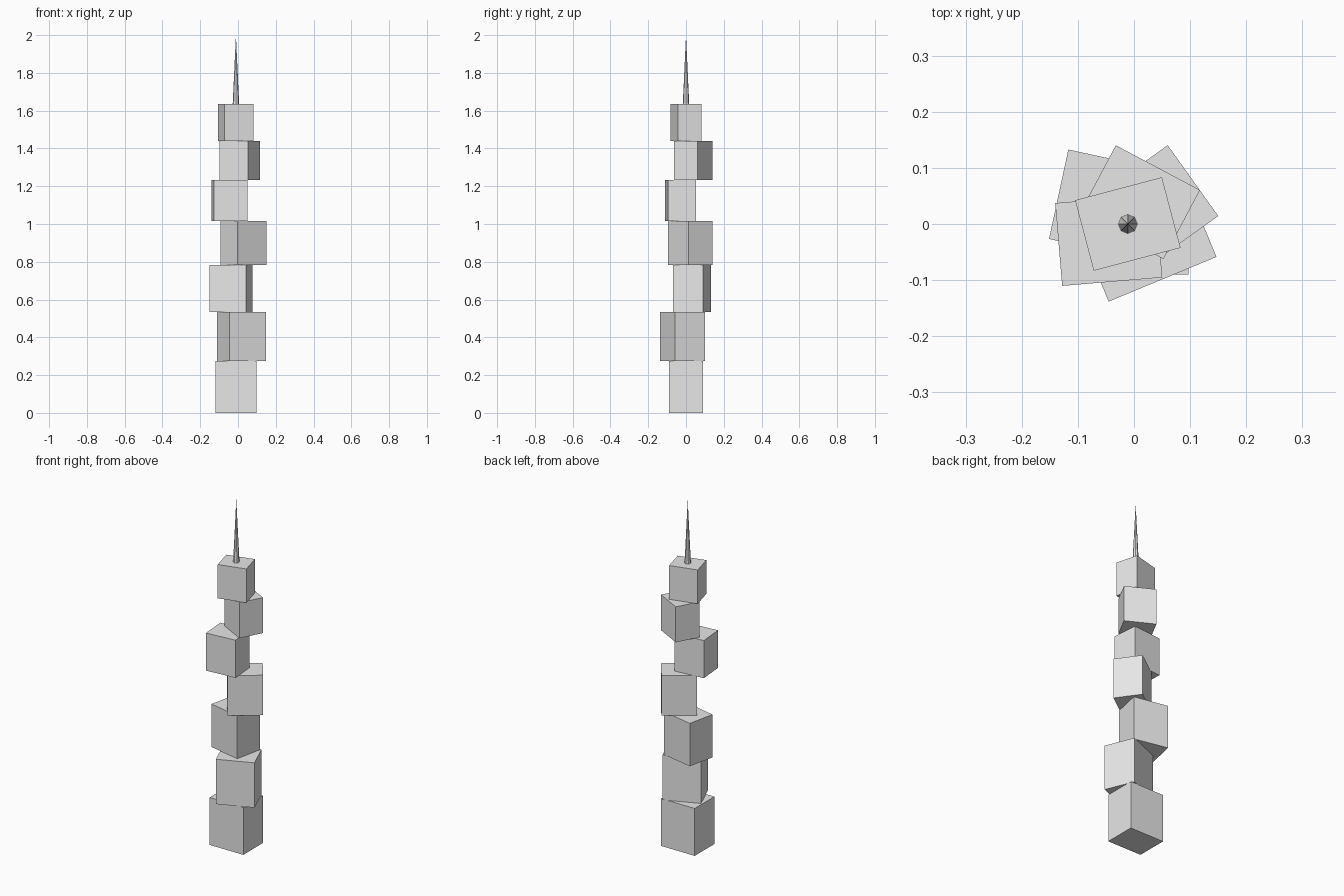
import bpy
from math import radians

cube = bpy.data.objects.get("Cube")
if cube:
    bpy.data.objects.remove(cube, do_unlink=True)

# One plain grey for the whole tower
grey = bpy.data.materials.new("light_grey")
grey.use_nodes = True
colour = (0.8, 0.8, 0.8, 1)
grey.diffuse_color = colour
grey.node_tree.nodes["Principled BSDF"].inputs["Base Color"].default_value = colour

AXIS_X = -0.011


def finish(name):
    obj = bpy.context.object
    obj.name = name
    obj.data.materials.clear()
    obj.data.materials.append(grey)
    return obj


# Stacked blocks, bottom to top: centre x, centre y, turn, width, depth, top
blocks = [
    (AXIS_X, 0, 0, 0.216, 0.180, 0.275),
    (0.018, -0.019, 22.5, 0.208, 0.172, 0.535),
    (-0.037, 0.032, -12.2, 0.199, 0.163, 0.784),
    (0.029, 0.023, 35.5, 0.187, 0.155, 1.016),
    (-0.045, -0.029, 4.8, 0.179, 0.148, 1.234),
    (0.010, 0.039, -28, 0.170, 0.139, 1.44),
    (AXIS_X, 0, 14.8, 0.160, 0.130, 1.636),
]
base = 0
for i, (x, y, turn, width, depth, top) in enumerate(blocks, 1):
    bpy.ops.mesh.primitive_cube_add(size=1, location=(x, y, (base + top) / 2),
                                    rotation=(0, 0, radians(turn)))
    finish(f"block_{i}").scale = (width, depth, top - base)
    base = top

# Thin faceted spire on the top block
bpy.ops.mesh.primitive_cone_add(vertices=8, radius1=0.017, radius2=0,
                                depth=2 - base,
                                location=(AXIS_X, 0, (base + 2) / 2))
finish("spire")
